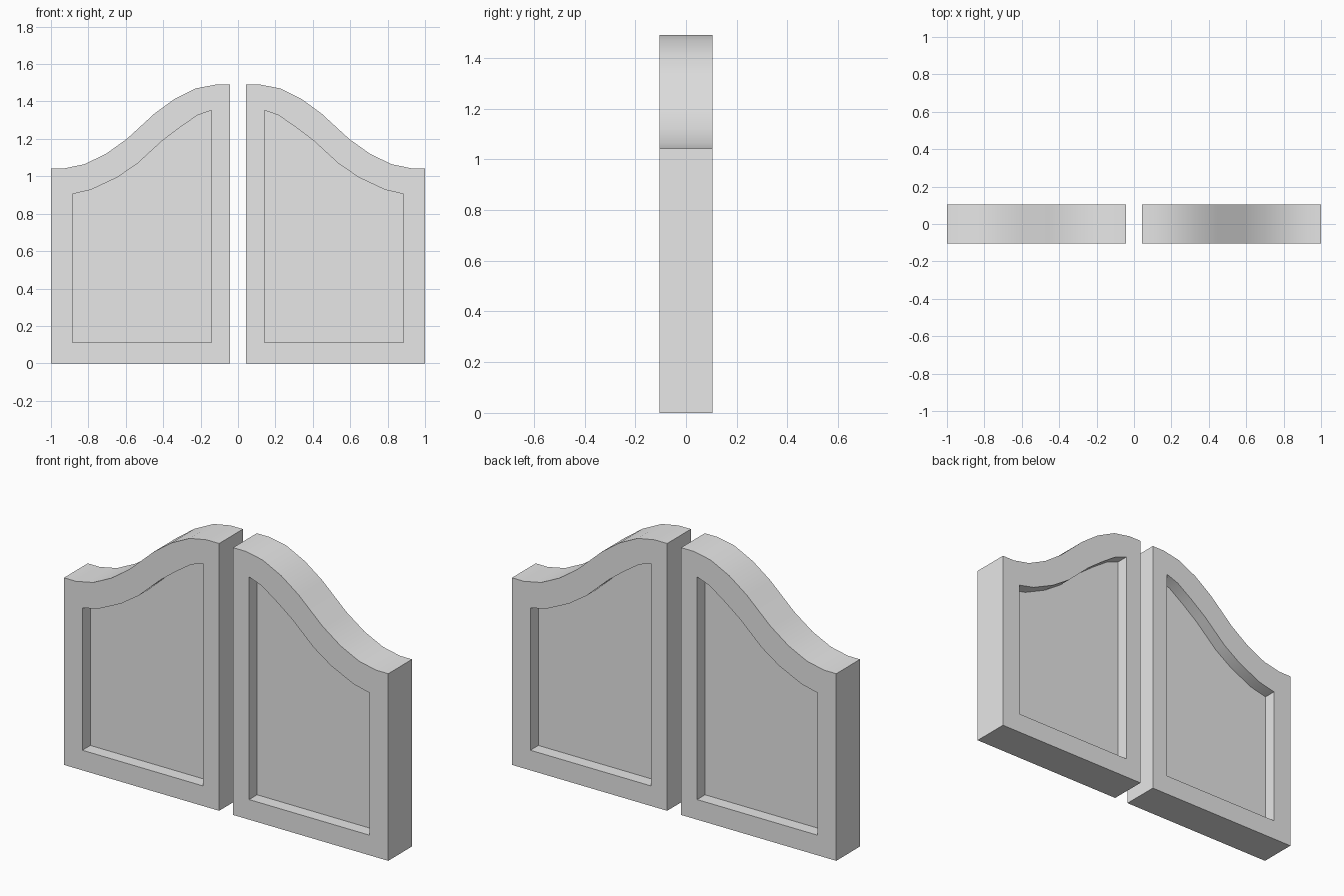
import bpy
import bmesh
import math
from mathutils import Vector

cube = bpy.data.objects.get("Cube")
if cube:
    bpy.data.objects.remove(cube, do_unlink=True)

HALF_THICKNESS = 0.105   # half depth of the frame
PANEL_HALF = 0.035       # half depth of the recessed panel

# Left door outlines as (x, z), from the inner bottom corner round to the outer one
FRAME_OUTLINE = [
    (0.043, 0.0), (0.043, 1.49), (0.12, 1.49), (0.225, 1.47), (0.34, 1.413),
    (0.447, 1.335), (0.594, 1.20), (0.706, 1.12), (0.82, 1.065),
    (0.925, 1.043), (1.0, 1.043), (1.0, 0.0),
]
PANEL_OUTLINE = [
    (0.142, 0.112), (0.142, 1.353), (0.217, 1.326), (0.31, 1.262),
    (0.405, 1.19), (0.54, 1.066), (0.648, 0.993), (0.786, 0.928),
    (0.886, 0.905), (0.886, 0.112),
]

grey = bpy.data.materials.new("plain grey")
grey.use_nodes = True
grey.diffuse_color = (0.8, 0.8, 0.8, 1)
grey.node_tree.nodes["Principled BSDF"].inputs["Base Color"].default_value = (0.8, 0.8, 0.8, 1)


def ring(bm, outline, side, y):
    """Vertices of an outline, mirrored in x by side, at depth y."""
    return [bm.verts.new((side * x, y, z)) for x, z in outline]


def pairs(loop):
    return list(zip(loop, loop[1:] + loop[:1]))


def bridge(bm, a, b):
    for (a0, a1), (b0, b1) in zip(pairs(a), pairs(b)):
        bm.faces.new((a0, a1, b1, b0))


def make_door(name, side):
    bm = bmesh.new()
    outer_rims = []
    for direction in (-1, 1):
        outer = ring(bm, FRAME_OUTLINE, side, direction * HALF_THICKNESS)
        inner = ring(bm, PANEL_OUTLINE, side, direction * HALF_THICKNESS)
        # Flat frame face between the two outlines
        edges = [bm.edges.new(p) for loop in (outer, inner) for p in pairs(loop)]
        bmesh.ops.triangle_fill(bm, edges=edges, use_beauty=True,
                                normal=Vector((0, direction, 0)))
        # Recess walls and sunken panel
        sunk = ring(bm, PANEL_OUTLINE, side, direction * PANEL_HALF)
        bridge(bm, inner, sunk)
        bm.faces.new(sunk)
        outer_rims.append(outer)
    # Outer edge of the door
    bridge(bm, *outer_rims)
    bmesh.ops.recalc_face_normals(bm, faces=bm.faces[:])

    mesh = bpy.data.meshes.new(name)
    bm.to_mesh(mesh)
    bm.free()
    mesh.materials.append(grey)
    door = bpy.data.objects.new(name, mesh)
    bpy.context.collection.objects.link(door)

    # Smooth along the curved top, sharp everywhere else
    bpy.ops.object.select_all(action='DESELECT')
    door.select_set(True)
    bpy.context.view_layer.objects.active = door
    bpy.ops.object.shade_smooth_by_angle(angle=math.radians(30))


make_door("left_door", 1)
make_door("right_door", -1)
